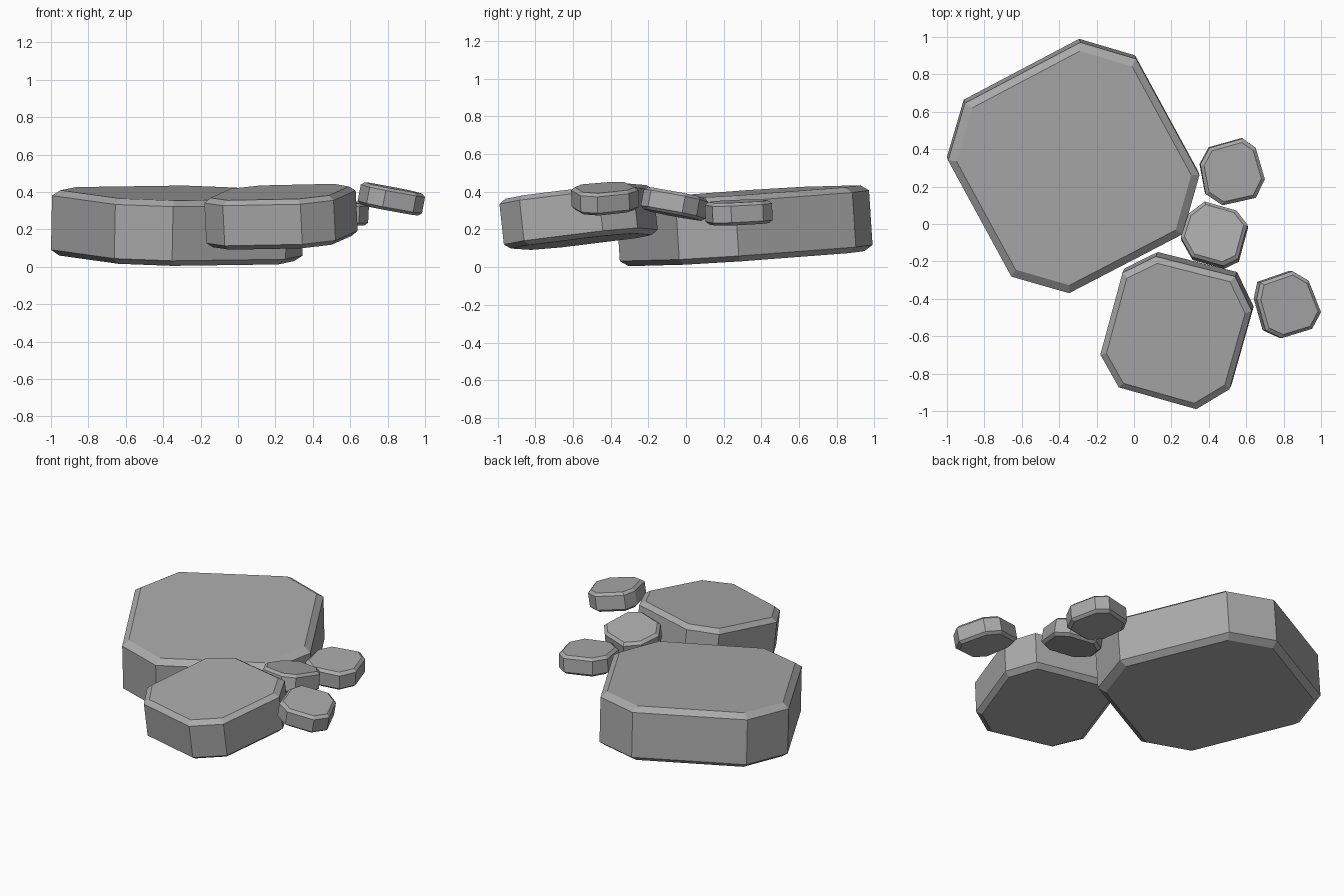
import bpy
import bmesh
from mathutils import Vector

# Remove only the default cube
default_cube = bpy.data.objects.get("Cube")
if default_cube:
    bpy.data.objects.remove(default_cube, do_unlink=True)


def make_material(name, colour):
    material = bpy.data.materials.new(name)
    material.use_nodes = True
    material.diffuse_color = colour
    shader = material.node_tree.nodes["Principled BSDF"]
    shader.inputs["Base Color"].default_value = colour
    shader.inputs["Roughness"].default_value = 0.9
    return material


stone_grey = make_material("stone grey", (0.4, 0.4, 0.4, 1))


def make_stone(name, outline, height, tilt, half, inset, lift):
    """Build a tilted slab with chamfered rims from its plan outline.

    height is the middle of the slab, tilt its slope along x and y,
    half its half thickness, inset and lift the size of the chamfer.
    """
    xs, ys = zip(*outline)
    centre = Vector(((min(xs) + max(xs)) / 2, (min(ys) + max(ys)) / 2))
    reach = Vector(((max(xs) - min(xs)) / 2, (max(ys) - min(ys)) / 2))
    normal = Vector((-tilt[0], -tilt[1], 1)).normalized()
    wall = half - lift

    # Narrow the plan a little so the leaning walls stay inside the outline
    fit = [1 - abs(normal[axis]) * wall / reach[axis] for axis in range(2)]
    rim = 1 - inset / (sum(reach) / 2)

    bm = bmesh.new()
    rings = []
    for offset, scale in ((-half, rim), (-wall, 1), (wall, 1), (half, rim)):
        ring = []
        for x, y in outline:
            dx = (x - centre.x) * fit[0] * scale
            dy = (y - centre.y) * fit[1] * scale
            dz = dx * tilt[0] + dy * tilt[1]
            point = Vector((centre.x + dx, centre.y + dy, height + dz))
            ring.append(bm.verts.new(point + normal * offset))
        rings.append(ring)

    # Flat caps and the bands between neighbouring rings
    bm.faces.new(rings[0])
    bm.faces.new(rings[-1])
    count = len(outline)
    for lower, upper in zip(rings, rings[1:]):
        for i in range(count):
            j = (i + 1) % count
            bm.faces.new((lower[i], lower[j], upper[j], upper[i]))
    bmesh.ops.recalc_face_normals(bm, faces=bm.faces)

    mesh = bpy.data.meshes.new(name)
    bm.to_mesh(mesh)
    bm.free()
    mesh.materials.append(stone_grey)
    stone = bpy.data.objects.new(name, mesh)
    bpy.context.collection.objects.link(stone)
    return stone


# Largest slab, at the back right
make_stone(
    "large_stone",
    [(-.29, .99), (.01, .9), (.35, .27), (.26, -.05),
     (-.35, -.37), (-.66, -.28), (-1, .35), (-.91, .66)],
    height=.22, tilt=(-.02, .065), half=.175, inset=.045, lift=.03)

# Middle slab, at the front
make_stone(
    "medium_stone",
    [(.12, -.15), (.55, -.26), (.64, -.45), (.52, -.88),
     (.34, -.99), (-.08, -.87), (-.18, -.69), (-.06, -.24)],
    height=.267, tilt=(.05, .11), half=.133, inset=.035, lift=.025)

# Three small pebbles along the left side
make_stone(
    "back_pebble",
    [(.4, .41), (.58, .46), (.65, .41), (.7, .24),
     (.65, .14), (.47, .1), (.38, .16), (.35, .32)],
    height=.29, tilt=(-.05, .04), half=.06, inset=.02, lift=.016)
make_stone(
    "middle_pebble",
    [(.38, .12), (.55, .07), (.61, -.01), (.56, -.2),
     (.48, -.24), (.31, -.19), (.25, -.08), (.29, .05)],
    height=.335, tilt=(.04, -.19), half=.06, inset=.02, lift=.016)
make_stone(
    "front_pebble",
    [(.66, -.31), (.84, -.25), (.93, -.3), (1, -.47),
     (.95, -.56), (.78, -.61), (.69, -.57), (.64, -.4)],
    height=.363, tilt=(-.19, .03), half=.06, inset=.02, lift=.016)
